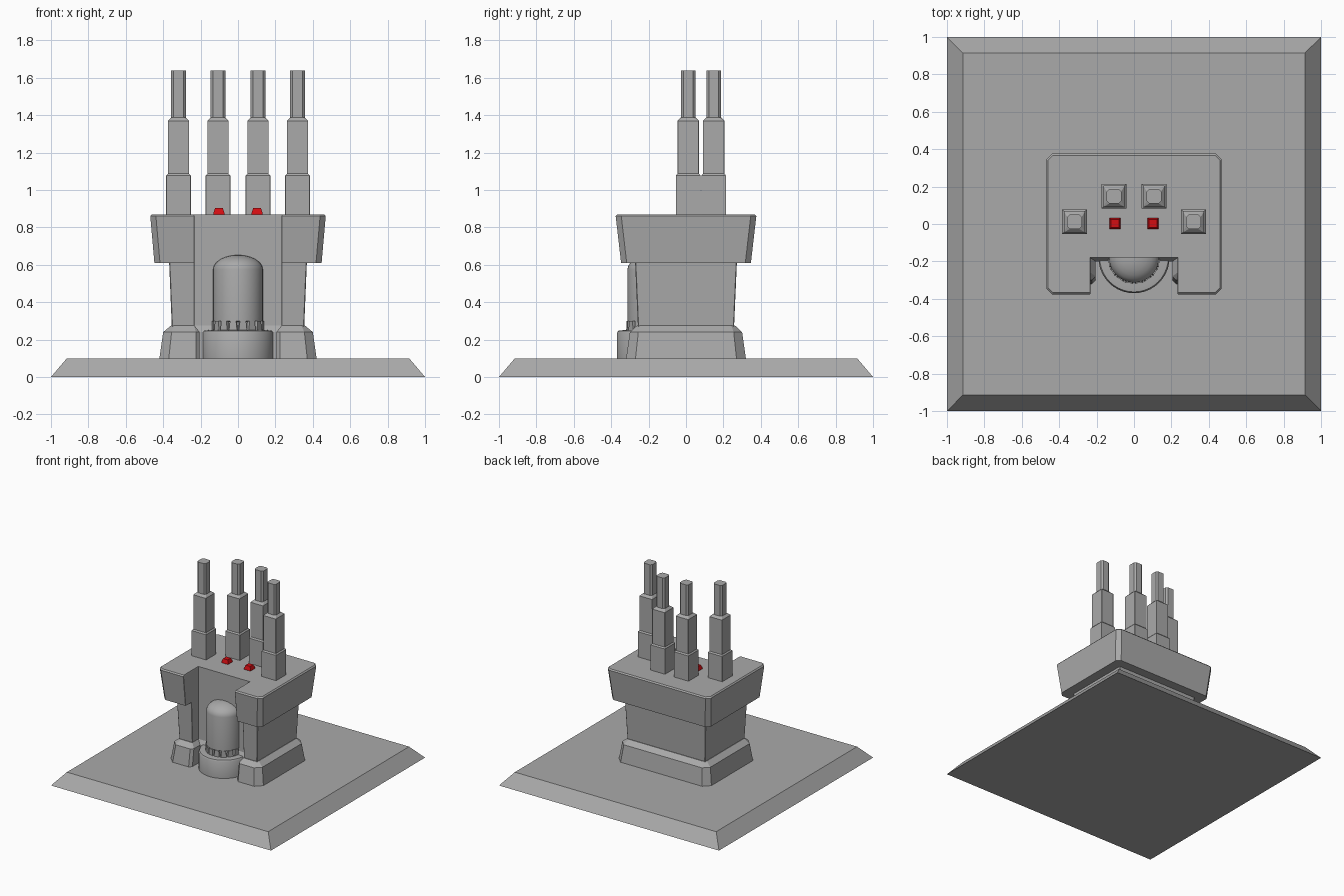
import bpy, bmesh, math

cube = bpy.data.objects.get("Cube")
if cube:
    bpy.data.objects.remove(cube, do_unlink=True)


def material(name, rgb):
    m = bpy.data.materials.new(name)
    m.diffuse_color = (*rgb, 1)
    m.use_nodes = True
    m.node_tree.nodes["Principled BSDF"].inputs["Base Color"].default_value = (*rgb, 1)
    return m


GREY = material("concrete grey", (0.40, 0.40, 0.40))
RED = material("signal red", (0.65, 0.004, 0.006))


def loft(name, rings, mat=GREY, loc=(0, 0, 0), smooth=False):
    """Skin a stack of equal-length rings of (x, y, z) and cap both ends."""
    bm = bmesh.new()
    loops = [[bm.verts.new(p) for p in ring] for ring in rings]
    n = len(loops[0])
    for a, b in zip(loops, loops[1:]):
        for i in range(n):
            j = (i + 1) % n
            bm.faces.new((a[i], a[j], b[j], b[i]))
    bm.faces.new(loops[0][::-1])
    bm.faces.new(loops[-1])
    bmesh.ops.recalc_face_normals(bm, faces=bm.faces[:])
    mesh = bpy.data.meshes.new(name)
    bm.to_mesh(mesh)
    bm.free()
    mesh.materials.append(mat)
    ob = bpy.data.objects.new(name, mesh)
    ob.location = loc
    bpy.context.collection.objects.link(ob)
    if smooth:
        bpy.ops.object.select_all(action="DESELECT")
        ob.select_set(True)
        bpy.context.view_layer.objects.active = ob
        bpy.ops.object.shade_smooth_by_angle(angle=math.radians(35))
    return ob


def square(h, z):
    return [(-h, -h, z), (h, -h, z), (h, h, z), (-h, h, z)]


def octagon(h, c, z):
    """Square of half size h with corners cut by c."""
    k = h - c
    return [(-k, -h, z), (k, -h, z), (h, -k, z), (h, k, z),
            (k, h, z), (-k, h, z), (-h, k, z), (-h, -k, z)]


def horseshoe(hx, hy, c, nx, ny, z, ic=0.002):
    """Chamfered rectangle with an alcove cut in the front."""
    right = [(nx, ny), (nx, -hy + ic), (nx + ic, -hy), (hx - c, -hy), (hx, -hy + c),
             (hx, hy - c), (hx - c, hy)]
    left = [(-x, y) for x, y in reversed(right)]
    return [(x, y, z) for x, y in right + left]


def turned(name, profile, loc, n=40):
    """Solid of revolution from (radius, z) pairs."""
    rings = [[(r * math.cos(2 * math.pi * i / n), r * math.sin(2 * math.pi * i / n), z)
              for i in range(n)] for r, z in profile]
    return loft(name, rings, loc=loc, smooth=True)


# Ground slab with sloped edges
loft("base_plate", [square(1, 0), square(0.915, 0.1)])

# Building: flared foot, neck and overhanging crown, all with the front alcove
loft("building_foot", [horseshoe(0.42, 0.32, 0.05, 0.205, -0.20, 0.1, 0.02),
                       horseshoe(0.40, 0.30, 0.045, 0.205, -0.20, 0.24, 0.02),
                       horseshoe(0.358, 0.262, 0.02, 0.233, -0.18, 0.275)])
loft("building_neck", [horseshoe(0.354, 0.257, 0.004, 0.233, -0.18, 0.27),
                       horseshoe(0.368, 0.272, 0.004, 0.233, -0.18, 0.61)])
loft("building_crown", [horseshoe(0.447, 0.347, 0.03, 0.233, -0.18, 0.61),
                        horseshoe(0.469, 0.376, 0.03, 0.233, -0.18, 0.86),
                        horseshoe(0.460, 0.367, 0.027, 0.235, -0.18, 0.87)])

# Domed tank on a round pedestal in the alcove
TANK = (0, -0.18, 0)
turned("tank_pedestal", [(0.19, 0.1), (0.19, 0.235), (0.183, 0.247), (0.16, 0.25)], TANK)
dome = [(0.133 * math.cos(a), 0.575 + 0.077 * math.sin(a))
        for a in (math.radians(d) for d in (0, 15, 30, 45, 60, 75, 87))]
turned("tank", [(0.118, 0.25), (0.118, 0.295), (0.133, 0.30)] + dome, TANK)

# Clamps around the tank's lower edge
for i in range(8):
    ang = math.radians(-168 + i * 156 / 7)
    clamp = loft("tank_clamp_%d" % (i + 1),
                 [[(x, y * w, z) for x, y in ((0.11, -1), (0.138, -1), (0.138, 1), (0.11, 1))]
                  for w, z in ((0.022, 0.248), (0.017, 0.295), (0.017, 0.30))], loc=TANK)
    clamp.rotation_euler.z = ang

# Four stepped masts and two signal lamps on the roof
for side, s in (("left", 1), ("right", -1)):
    for row, x, y in (("outer", 0.318, 0.012), ("inner", 0.107, 0.148)):
        loc = (s * x, y, 0)
        loft("mast_%s_%s" % (row, side),
             [octagon(0.066, 0.001, 0.86), octagon(0.066, 0.001, 1.077),
              octagon(0.057, 0.001, 1.087), octagon(0.057, 0.001, 1.37),
              octagon(0.039, 0.013, 1.388), octagon(0.039, 0.013, 1.64)], loc=loc)
    loft("lamp_" + side, [square(0.03, 0.865), square(0.03, 0.875), square(0.021, 0.903)],
         RED, (s * 0.102, 0.003, 0))
